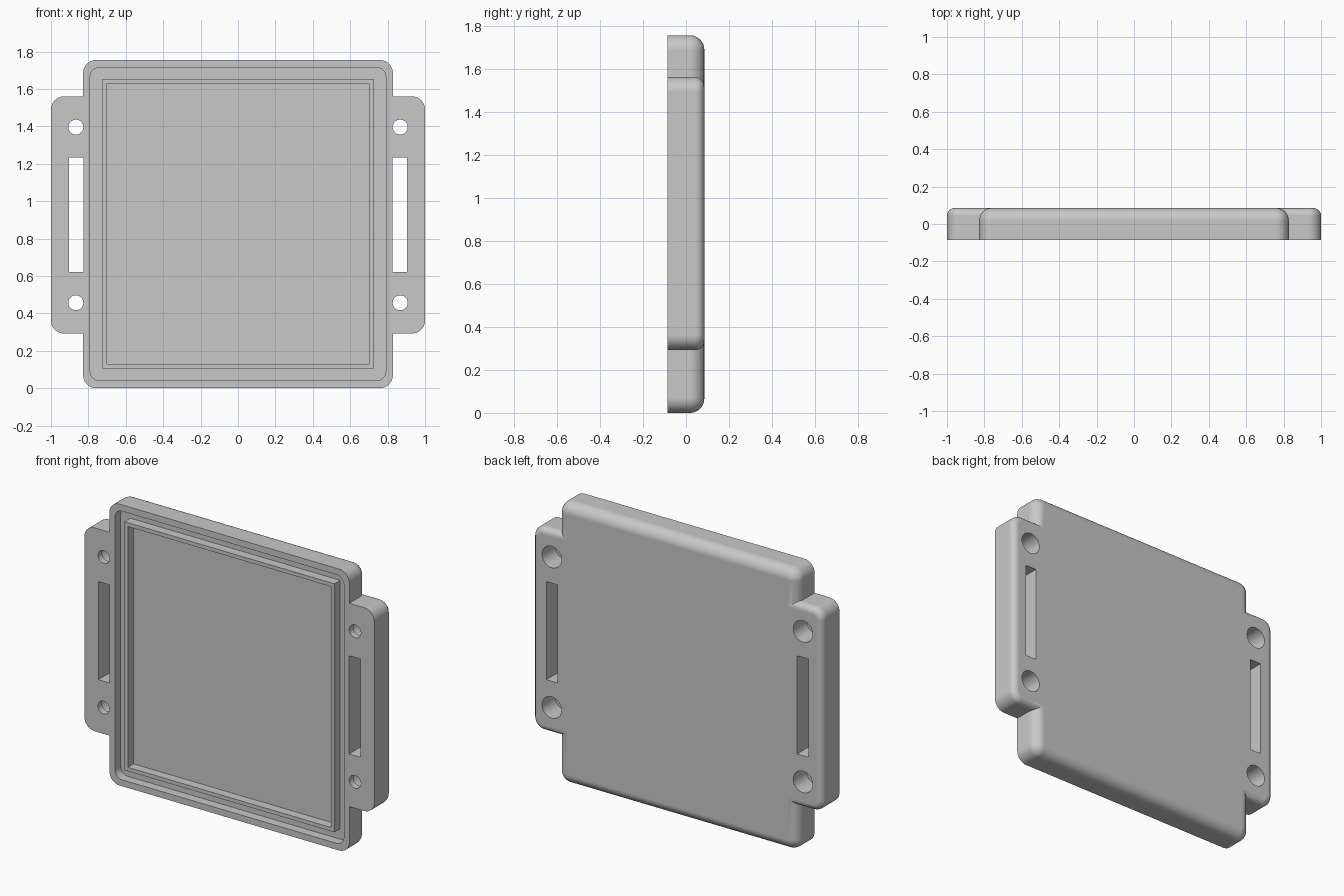
import bpy, bmesh, math

if "Cube" in bpy.data.objects:
    bpy.data.objects.remove(bpy.data.objects["Cube"])

D = 0.085            # half thickness
FLOOR = -0.028       # depth of the pocket floor
BODY_Z, EAR_Z = 0.8775, 0.9265

grey = bpy.data.materials.new("plain_grey")
grey.diffuse_color = (0.58, 0.58, 0.58, 1)
grey.use_nodes = True
grey.node_tree.nodes["Principled BSDF"].inputs["Base Color"].default_value = grey.diffuse_color


def outline(cx, cz, w, h, r, inset, seg):
    """Rounded rectangle in the xz plane."""
    a, b = w / 2 - r, h / 2 - r
    pts = []
    for k, (sx, sz) in enumerate([(1, 1), (-1, 1), (-1, -1), (1, -1)]):
        for i in range(seg + 1):
            t = math.pi / 2 * (k + i / max(seg, 1))
            pts.append((cx + sx * a + (r - inset) * math.cos(t),
                        cz + sz * b + (r - inset) * math.sin(t)))
    return pts


def plate(name, cx, cz, w, h, y0, y1, r=0, fillet=0, seg=10):
    """Rounded plate along y, with an optional fillet on its back edge."""
    layers = [(y0, 0)]
    if fillet:
        for i in range(9):
            t = math.pi / 2 * i / 8
            layers.append((y1 - fillet * (1 - math.sin(t)), fillet * (1 - math.cos(t))))
    else:
        layers.append((y1, 0))
    bm = bmesh.new()
    rings = [[bm.verts.new((x, y, z)) for x, z in
              outline(cx, cz, w, h, r, ins, seg if r else 0)] for y, ins in layers]
    n = len(rings[0])
    for a, b in zip(rings, rings[1:]):
        for i in range(n):
            bm.faces.new((a[i], a[(i + 1) % n], b[(i + 1) % n], b[i]))
    bm.faces.new(rings[0])
    bm.faces.new(rings[-1])
    bmesh.ops.remove_doubles(bm, verts=bm.verts, dist=1e-5)
    bmesh.ops.recalc_face_normals(bm, faces=bm.faces)
    me = bpy.data.meshes.new(name)
    bm.to_mesh(me)
    bm.free()
    me.materials.append(grey)
    ob = bpy.data.objects.new(name, me)
    bpy.context.collection.objects.link(ob)
    return ob


def combine(target, other, op):
    """Apply a boolean and discard the helper."""
    mod = target.modifiers.new("bool", 'BOOLEAN')
    mod.operation, mod.solver, mod.object = op, 'EXACT', other
    bpy.context.view_layer.objects.active = target
    bpy.ops.object.modifier_apply(modifier=mod.name)
    bpy.data.objects.remove(other)


# Body and the wider plate that forms both mounting ears
cover = plate("cover", 0, BODY_Z, 1.656, 1.755, -D, D, 0.07, 0.066)
combine(cover, plate("ears", 0, EAR_Z, 2.0, 1.268, -D, D, 0.07, 0.04), 'UNION')

# Front pocket, with a thin raised sealing ridge standing in it
combine(cover, plate("pocket", 0, BODY_Z, 1.58, 1.675, -0.2, FLOOR, 0.05), 'DIFFERENCE')
combine(cover, plate("ridge", 0, BODY_Z + 0.002, 1.45, 1.55, -D, 0.02), 'UNION')
combine(cover, plate("inner_pocket", 0, BODY_Z + 0.002, 1.402, 1.502, -0.2, FLOOR - 0.001), 'DIFFERENCE')

# Strap slots and counterbored screw holes in the ears
for s in (-1, 1):
    combine(cover, plate("slot", s * 0.8655, EAR_Z, 0.078, 0.612, -0.2, 0.2), 'DIFFERENCE')
    for z in (0.457, 1.396):
        combine(cover, plate("hole", s * 0.867, z, 0.08, 0.08, -0.2, 0.2, 0.04), 'DIFFERENCE')
        combine(cover, plate("counterbore", s * 0.867, z, 0.134, 0.134, -0.045, 0.2, 0.067), 'DIFFERENCE')

# Smooth fillets, sharp edges
bpy.ops.object.select_all(action='DESELECT')
cover.select_set(True)
bpy.context.view_layer.objects.active = cover
bpy.ops.object.shade_smooth_by_angle(angle=math.radians(30))
wn = cover.modifiers.new("weighted_normals", 'WEIGHTED_NORMAL')
wn.keep_sharp = True
